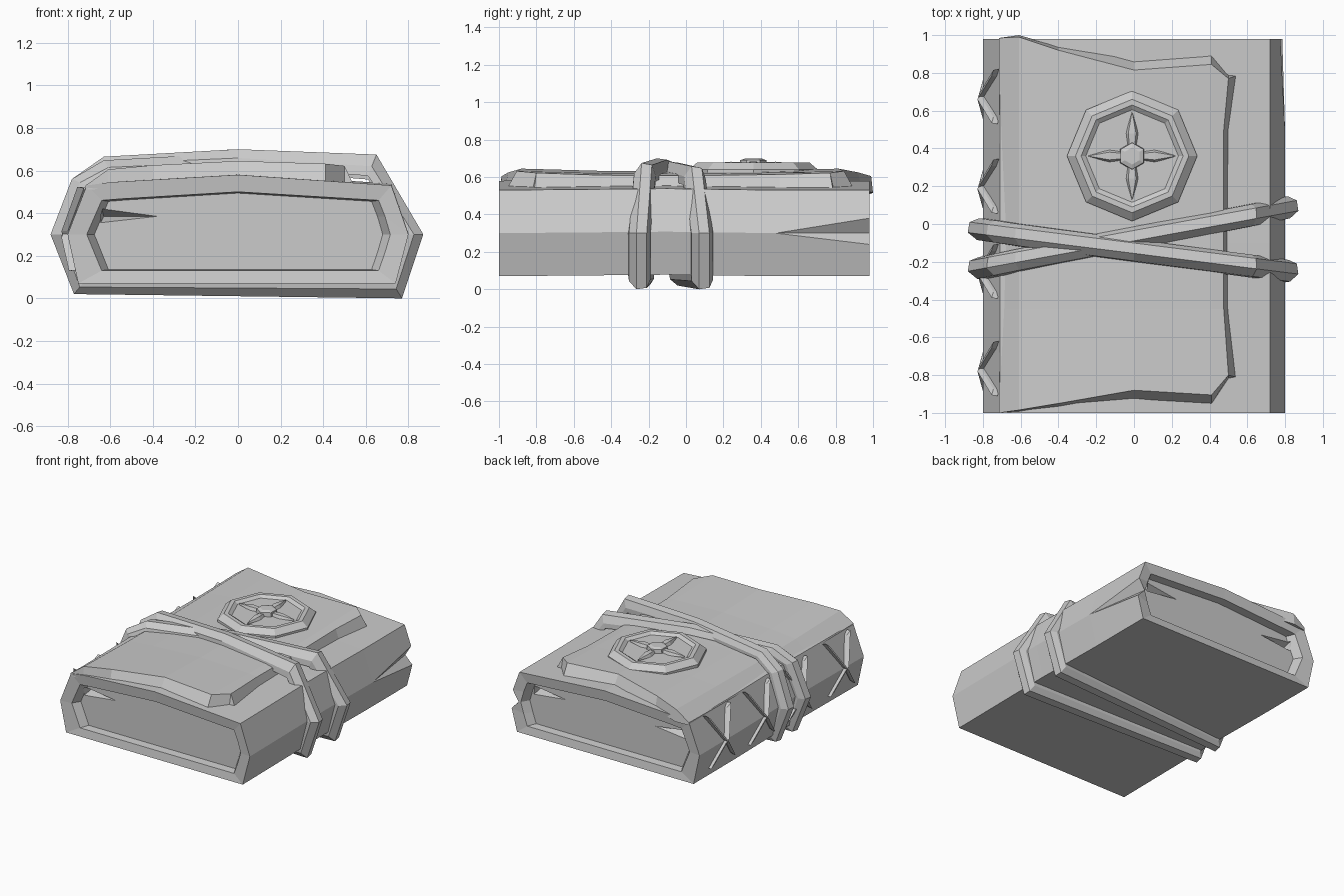
import bpy, bmesh, math
from mathutils import Vector

if "Cube" in bpy.data.objects:
    bpy.data.objects.remove(bpy.data.objects["Cube"])

mat = bpy.data.materials.new("plain grey")
mat.diffuse_color = (0.6, 0.6, 0.6, 1)
mat.use_nodes = True
mat.node_tree.nodes["Principled BSDF"].inputs["Base Color"].default_value = mat.diffuse_color


def make(name, verts, faces, hull=False):
    bm = bmesh.new()
    vs = [bm.verts.new(v) for v in verts]
    if hull:
        bmesh.ops.convex_hull(bm, input=vs)
    for f in faces:
        bm.faces.new([vs[i] for i in f])
    bmesh.ops.remove_doubles(bm, verts=bm.verts, dist=1e-5)
    bmesh.ops.dissolve_degenerate(bm, edges=bm.edges, dist=1e-5)
    bmesh.ops.recalc_face_normals(bm, faces=bm.faces)
    me = bpy.data.meshes.new(name)
    bm.to_mesh(me)
    bm.free()
    me.materials.append(mat)
    ob = bpy.data.objects.new(name, me)
    bpy.context.collection.objects.link(ob)
    return ob


def loft(name, rings, caps=True, loop=False):
    n, m = len(rings[0]), len(rings)
    faces = []
    for r in range(m if loop else m - 1):
        a, b = r * n, (r + 1) % m * n
        faces += [(a + i, a + (i + 1) % n, b + (i + 1) % n, b + i) for i in range(n)]
    if caps and not loop:
        faces += [tuple(range(n)), tuple(range((m - 1) * n, m * n))]
    return make(name, [v for r in rings for v in r], faces)


# book body: cover with recessed page block at both ends
outer = [(-.8, .3), (-.71, .53), (-.6, .545), (0, .58), (.72, .53),
         (.8, .3), (.8, .3), (.8, .3), (.74, .07), (-.75, .07)]
split = outer[:5] + [(.775, .38), (.725, .3), (.785, .24)] + outer[8:]
inner = [(-.71, .3), (-.64, .46), (-.55, .467), (0, .5), (.66, .46),
         (.69, .385), (.715, .3), (.69, .215), (.66, .13), (-.64, .13)]
pages = [(x * .95, .3 + (z - .3) * .97) for x, z in inner]


def ring(pts, y):
    return [(x, y, z) for x, z in pts]


body = loft("book_body", [ring(pages, -.93), ring(inner, -.99), ring(outer, -1),
                          ring([(x, z + .008) for x, z in outer], -.1),
                          ring(outer, .48), ring(split, .98), ring(inner, .97), ring(pages, .91)])

# wedge-shaped gaps in the page block
for i, (s, e) in enumerate(((-1, -.93), (-1, .91), (1, .91))):
    o = math.copysign(.02, e)
    tri = [(s * .64, .42), (s * .38, .385), (s * .645, .355)]
    cut = make("page_gap_cutter", [(x, e + o, z) for x, z in tri] + [(x, e, z) for x, z in tri]
               + [(s * .63, e - 4 * o, .385)], [], hull=True)
    cut.hide_render = True
    cut.hide_viewport = True
    mod = body.modifiers.new("page_gap", 'BOOLEAN')
    mod.operation = 'DIFFERENCE'
    mod.solver = 'EXACT'
    mod.object = cut

# cover flap folded over from the spine: columns of x, z, front y, back y, edge width
cols = [(-.715, -.715, .53, -1, .985, 0), (-.61, -.61, .605, -.985, .99, .01),
        (-.4, -.4, .625, -.95, .92, .02), (0, 0, .645, -.88, .815, .06),
        (.41, .41, .632, -.905, .845, .05), (.50, .475, .622, -.8, .77, .02)]
rows = []
for xe, xm, z, y0, y1, w in cols:
    low = z - .09 if z > .54 else z - .02
    rows.append([(xe, y0 - w, low), (xe, y0, z), (xm, -.45, z - .012), (xm, 0, z - .015),
                 (xm, .5, z - .008), (xe, y1, z), (xe, y1 + w, low)])
rows.append([(.54, -.81, .535), (.54, -.81, .538), (.5, -.45, .54), (.497, 0, .54),
             (.5, .5, .54), (.54, .785, .538), (.54, .785, .535)])
loft("cover_flap", rows)

# strap wound twice around the book, crossing on the top
path_out = [(-.88, .3), (-.78, .56), (-.63, .66), (0, .695), (.65, .67), (.87, .3), (.77, 0), (-.77, .02)]
path_in = [(-.79, .3), (-.71, .53), (-.59, .6), (0, .62), (.61, .57), (.79, .3), (.72, .08), (-.72, .08)]
section = [(-.06, 0), (-.055, .45), (-.015, 1), (.04, .9), (.06, .35), (.06, 0)]
rings = []
for left, right, back, lift in ((-.03, -.25, -.23, .005), (-.235, .085, -.03, -.012)):
    for i, ((xo, zo), (xi, zi)) in enumerate(zip(path_out, path_in)):
        t = (xo + .88) / 1.75
        y = left + (right - left) * t if i < 6 else (right if i == 6 else back)
        up = lift if 1 < i < 5 else 0
        rings.append([(xi + (xo - xi) * h, y + w, zi + (zo - zi) * h + up) for w, h in section])
loft("strap", rings, loop=True)

# octagonal medallion with raised rim
CX, CY = -.01, .36


def polygon(r, z, n=8):
    return [(CX + r * math.sin(i * math.tau / n), CY + r * math.cos(i * math.tau / n), z) for i in range(n)]


loft("medallion", [polygon(.345, .61), polygon(.345, .64), polygon(.3, .678),
                   polygon(.27, .678), polygon(.245, .66)])
loft("medallion_boss", [polygon(.075, .65, 6), polygon(.07, .69, 6), polygon(.045, .699, 6)])

# four pointed petals around the boss
for k in range(4):
    a = k * math.pi / 2
    d, s = Vector((math.cos(a), math.sin(a), 0)), Vector((-math.sin(a), math.cos(a), 0))
    c = Vector((CX, CY, 0))
    pts = []
    for r, w, z in ((.03, .02, .678), (.12, .034, .682), (.23, .002, .672)):
        pts += [c + d * r + s * w + Vector((0, 0, .655)), c + d * r - s * w + Vector((0, 0, .655)),
                c + d * r + s * w * .6 + Vector((0, 0, z)), c + d * r - s * w * .6 + Vector((0, 0, z))]
    make("petal", pts, [], hull=True)

# crossed stitches along the spine
for y in (.675, .2, -.25, -.765):
    for s in (-1, 1):
        rings = []
        for x, dy, z, nz in ((-.725, .125, .5, .3), (-.8, 0, .3, 0), (-.765, -.125, .15, -.2)):
            y0 = y + s * dy
            n = Vector((-1, 0, nz)) * .032
            p = Vector((x + .008, y0, z))
            w = Vector((.006, .02, s * .018))
            rings.append([p - w, p - w * .8 + n, p + w * .8 + n, p + w])
        loft("spine_stitch", rings)
